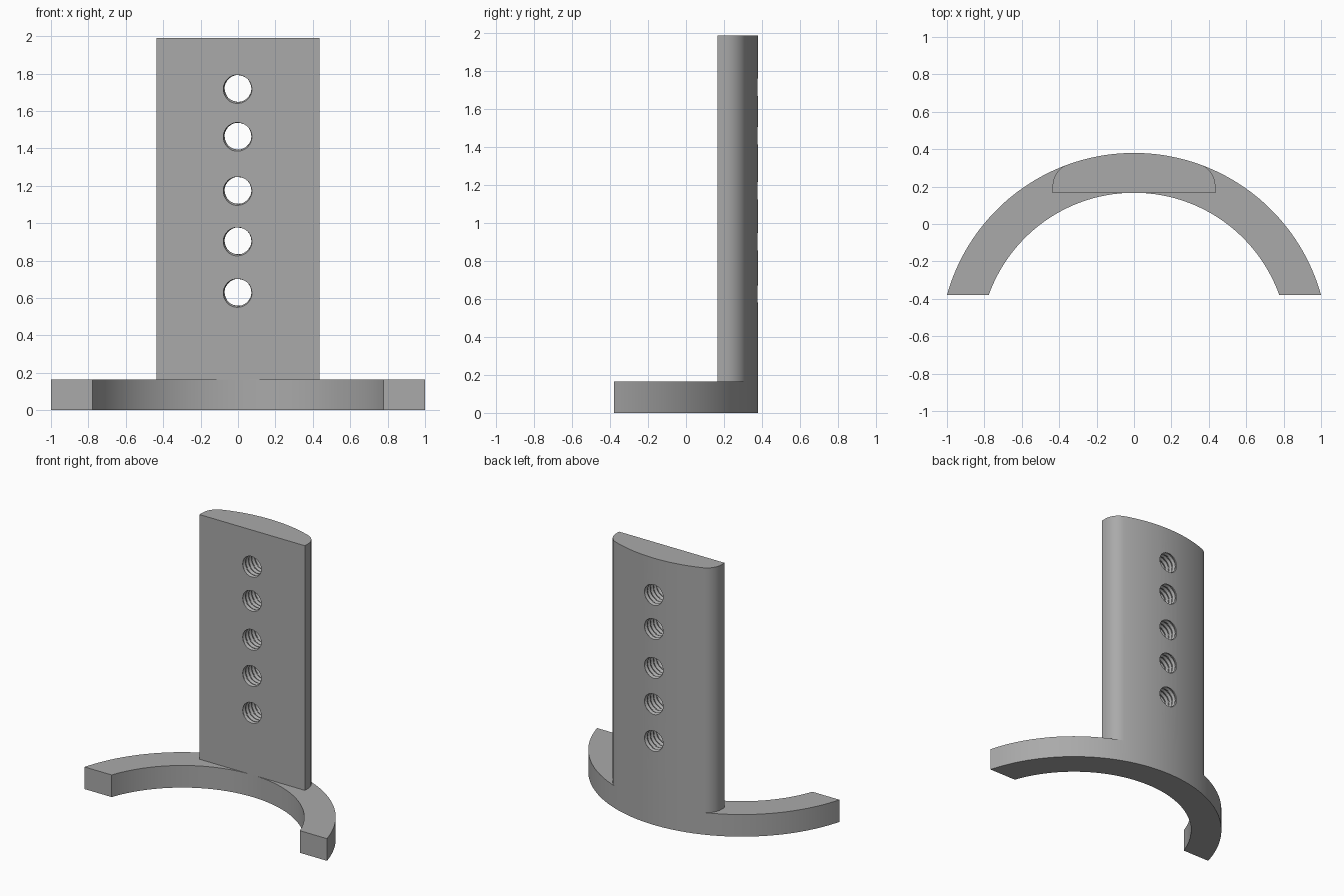
import bpy, bmesh
from math import sin, cos, acos, pi

if "Cube" in bpy.data.objects:
    bpy.data.objects.remove(bpy.data.objects["Cube"])

grey = bpy.data.materials.new("plain grey")
grey.use_nodes = True
colour = (0.4, 0.4, 0.4, 1)
grey.diffuse_color = colour
grey.node_tree.nodes["Principled BSDF"].inputs["Base Color"].default_value = colour

# Shared dimensions
CY, R_OUT, R_IN = -0.658, 1.038, 0.825
Y_END, Y_FLAT = -0.38, 0.167
BASE_H, TOP, HALF_W = 0.165, 1.99, 0.435
STEPS = 37


def arc(cx, cy, r, a0, a1, n):
    """Points on an arc; angles are measured from +y towards +x."""
    angles = [a0 + (a1 - a0) * i / n for i in range(n + 1)]
    return [(cx + r * sin(a), cy + r * cos(a)) for a in angles]


def make_object(name, bm):
    bmesh.ops.recalc_face_normals(bm, faces=bm.faces)
    mesh = bpy.data.meshes.new(name)
    bm.to_mesh(mesh)
    bm.free()
    mesh.materials.append(grey)
    ob = bpy.data.objects.new(name, mesh)
    bpy.context.collection.objects.link(ob)
    return ob


def extrude_profile(name, points, z0, z1):
    bm = bmesh.new()
    face = bm.faces.new([bm.verts.new((x, y, z0)) for x, y in points])
    geom = bmesh.ops.extrude_face_region(bm, geom=[face])["geom"]
    top = [g for g in geom if isinstance(g, bmesh.types.BMVert)]
    bmesh.ops.translate(bm, verts=top, vec=(0, 0, z1 - z0))
    return make_object(name, bm)


def thread_cutter(name, z, radius=0.071, depth=0.011, pitch=0.036, seg=32, sub=6):
    """Rod along y with a helical V groove."""
    bm = bmesh.new()
    rings = []
    y0, y1 = Y_FLAT - 0.03, R_OUT + CY + 0.03
    count = round((y1 - y0) / pitch * sub)
    for i in range(count + 1):
        y = y0 + (y1 - y0) * i / count
        ring = []
        for j in range(seg):
            phase = ((y - y0) / pitch + j / seg) % 1
            r = radius + depth * (1 - abs(2 * phase - 1))
            a = 2 * pi * j / seg
            ring.append(bm.verts.new((r * cos(a), y, z + r * sin(a))))
        rings.append(ring)
    for a, b in zip(rings, rings[1:]):
        for j in range(seg):
            k = (j + 1) % seg
            bm.faces.new((a[j], a[k], b[k]))
            bm.faces.new((a[j], b[k], b[j]))
    bm.faces.new(rings[0])
    bm.faces.new(rings[-1])
    return make_object(name, bm)


def boolean(target, tool, operation):
    mod = target.modifiers.new(tool.name, 'BOOLEAN')
    mod.operation, mod.solver, mod.object = operation, 'EXACT', tool
    bpy.context.view_layer.objects.active = target
    bpy.ops.object.modifier_apply(modifier=mod.name)
    bpy.data.objects.remove(tool)


# Curved foot
a_out = acos((Y_END - CY) / R_OUT)
a_in = acos((Y_END - CY) / R_IN)
bracket = extrude_profile(
    "upright_with_curved_foot",
    arc(0, CY, R_OUT, -a_out, a_out, 2 * STEPS) + arc(0, CY, R_IN, a_in, -a_in, 2 * STEPS),
    0, BASE_H)

# Upright plate: flat front, arched back, rounded back corners
a = a_out * 10 / STEPS
fillet = (HALF_W - R_OUT * sin(a)) / (1 - sin(a))
corner_y = CY + (R_OUT - fillet) * cos(a)
corner_x = HALF_W - fillet
right = arc(-corner_x, corner_y, fillet, -pi / 2, -a, 10)
left = [(-x, y) for x, y in reversed(right)]
profile = ([(-HALF_W, Y_FLAT)] + right + arc(0, CY, R_OUT, -a, a, 20)[1:-1]
           + left + [(HALF_W, Y_FLAT)])
plate = extrude_profile("upright_plate", profile, BASE_H, TOP)

# Threaded holes
for n, z in enumerate((0.63, 0.905, 1.175, 1.465, 1.72)):
    boolean(plate, thread_cutter("hole_cutter_%d" % n, z), 'DIFFERENCE')

boolean(bracket, plate, 'UNION')

bpy.ops.object.select_all(action='DESELECT')
bracket.select_set(True)
bpy.context.view_layer.objects.active = bracket
bpy.ops.object.shade_smooth_by_angle(angle=0.5)
